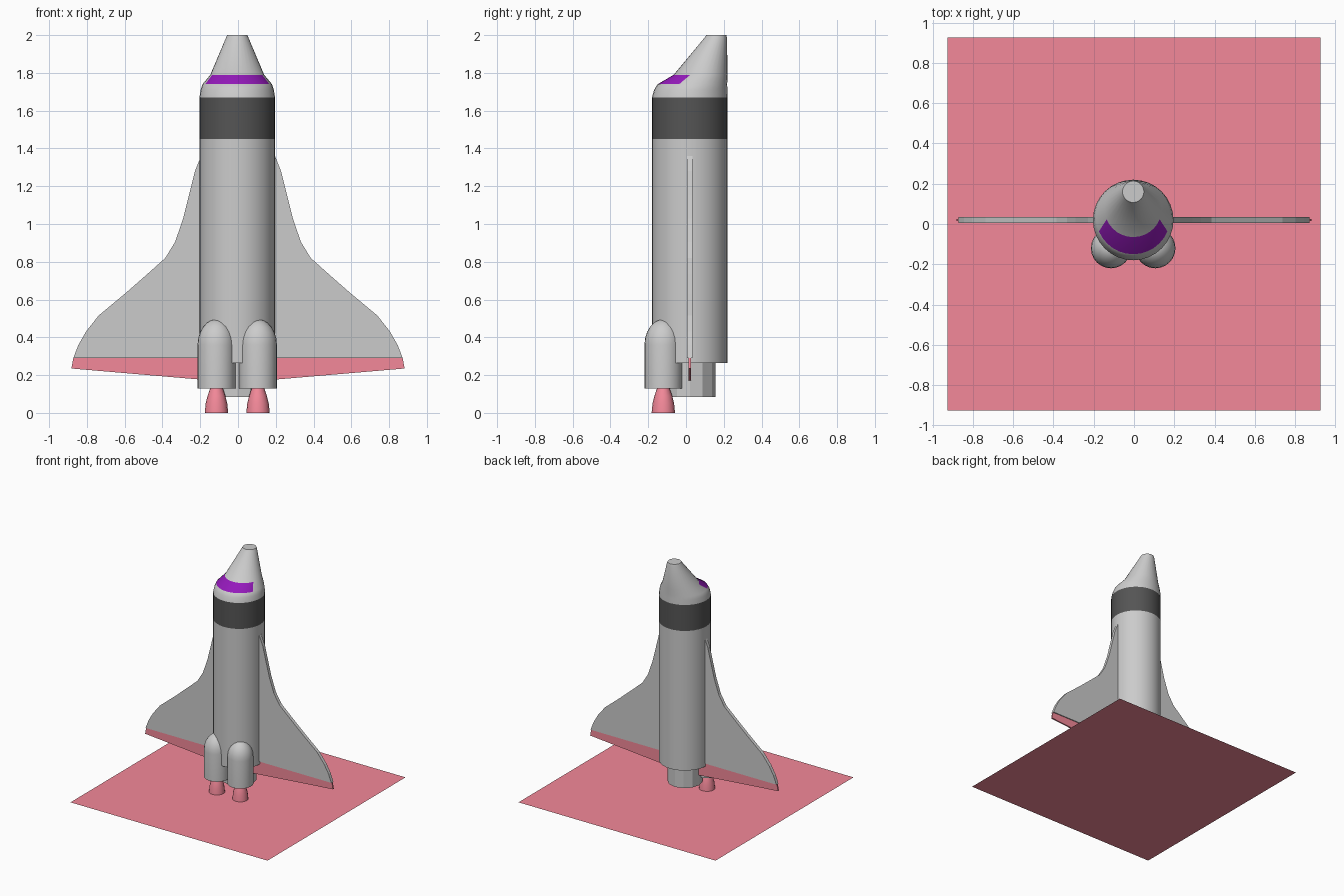
import bpy, bmesh, math

if "Cube" in bpy.data.objects:
    bpy.data.objects.remove(bpy.data.objects["Cube"])

CX, CY = -0.004, 0.02        # body axis


def material(name, rgb):
    m = bpy.data.materials.new(name)
    m.diffuse_color = (*rgb, 1)
    m.use_nodes = True
    m.node_tree.nodes["Principled BSDF"].inputs["Base Color"].default_value = m.diffuse_color
    return m


RED = material("red", (0.9, 0.25, 0.32))
DARK = material("dark_grey", (0.09, 0.09, 0.09))
PURPLE = material("purple", (0.3, 0.01, 0.5))


def finish(name, bm, mats=(), angle=None):
    bmesh.ops.recalc_face_normals(bm, faces=bm.faces)
    me = bpy.data.meshes.new(name)
    bm.to_mesh(me)
    bm.free()
    for m in mats:
        me.materials.append(m)
    if angle:
        me.shade_smooth()
        me.set_sharp_from_angle(angle=math.radians(angle))
    ob = bpy.data.objects.new(name, me)
    bpy.context.collection.objects.link(ob)
    return ob


def loft(name, x, rings, sides, mats=(), angle=35, painted=None, caps=(True, True)):
    """Stack of circles (z, centre y, radius), starting at the front (-y)."""
    bm = bmesh.new()
    loops = []
    for z, cy, r in rings:
        loops.append([bm.verts.new((x + r * math.sin(a), cy - r * math.cos(a), z))
                      for a in (2 * math.pi * i / sides for i in range(sides))])
    for k, (lo, hi) in enumerate(zip(loops, loops[1:])):
        for i in range(sides):
            j = (i + 1) % sides
            f = bm.faces.new((lo[i], lo[j], hi[j], hi[i]))
            if painted and k == painted[0] and (i < painted[1] or i >= sides - painted[1]):
                f.material_index = 1
    for loop, cap in zip((loops[0], loops[-1]), caps):
        if cap:
            bm.faces.new(loop)
    return finish(name, bm, mats, angle)


def slab(name, outline, y, thickness, mats=()):
    """Flat outline in x and z, given thickness along y and mirrored in x."""
    bm = bmesh.new()
    f = bm.faces.new([bm.verts.new((px, y - thickness / 2, pz)) for px, pz in outline])
    ext = bmesh.ops.extrude_face_region(bm, geom=[f])
    bmesh.ops.translate(bm, vec=(0, thickness, 0),
                        verts=[v for v in ext["geom"] if isinstance(v, bmesh.types.BMVert)])
    ob = finish(name, bm, mats)
    mod = ob.modifiers.new("mirror", "MIRROR")
    mod.use_clip = False
    return ob


# Ground pad
bm = bmesh.new()
bmesh.ops.create_grid(bm, x_segments=1, y_segments=1, size=0.925)
finish("launch_pad", bm, [RED])

# Fuselage, dark collar and tail section
loft("fuselage", CX, [(0.265, CY, 0.2), (1.45, CY, 0.2)], 32, caps=(True, False))
loft("collar", CX, [(1.45, CY, 0.2), (1.67, CY, 0.2)], 32, [DARK], caps=(False, False))
loft("tail_section", CX, [(0.085, CY, 0.135), (0.27, CY, 0.135)], 12, angle=None)

# Slanted nose with the window strip painted on its front
grey = material("grey", (0.8, 0.8, 0.8))
nose = [(1.67, CY, 0.2), (1.71, 0.025, 0.194), (1.74, 0.034, 0.184),
        (1.79, 0.0775, 0.1425), (1.985, 0.157, 0.06), (2.0, 0.16, 0.053)]
loft("nose", CX, nose, 32, [grey, PURPLE], painted=(2, 6), caps=(False, True))

# Boosters with domed tops and bell nozzles
dome = [(0.36 + 0.135 * math.sin(t), -0.12, 0.1 * math.cos(t))
        for t in (math.radians(d) for d in (0, 15, 30, 45, 60, 72, 82, 88))]
bell = [(0, -0.12, 0.062), (0.05, -0.12, 0.057), (0.09, -0.12, 0.047), (0.14, -0.12, 0.03)]
for side, label in ((-1, "left"), (1, "right")):
    bx = CX + side * 0.11
    loft(label + "_booster", bx, [(0.13, -0.12, 0.1)] + dome, 24)
    loft(label + "_nozzle", bx, bell, 16, [RED])

# Wings and their red trailing flaps
wing = [(0.12, 0.29), (0.872, 0.29), (0.845, 0.36), (0.805, 0.43), (0.738, 0.515),
        (0.6, 0.63), (0.48, 0.735), (0.385, 0.82), (0.333, 0.905), (0.29, 1.03),
        (0.26, 1.15), (0.228, 1.28), (0.196, 1.36), (0.12, 1.36)]
slab("wings", wing, CY, 0.028)
flap = [(0.1, 0.168), (0.882, 0.235), (0.872, 0.29), (0.1, 0.29)]
slab("wing_flaps", flap, CY, 0.012, [RED])
